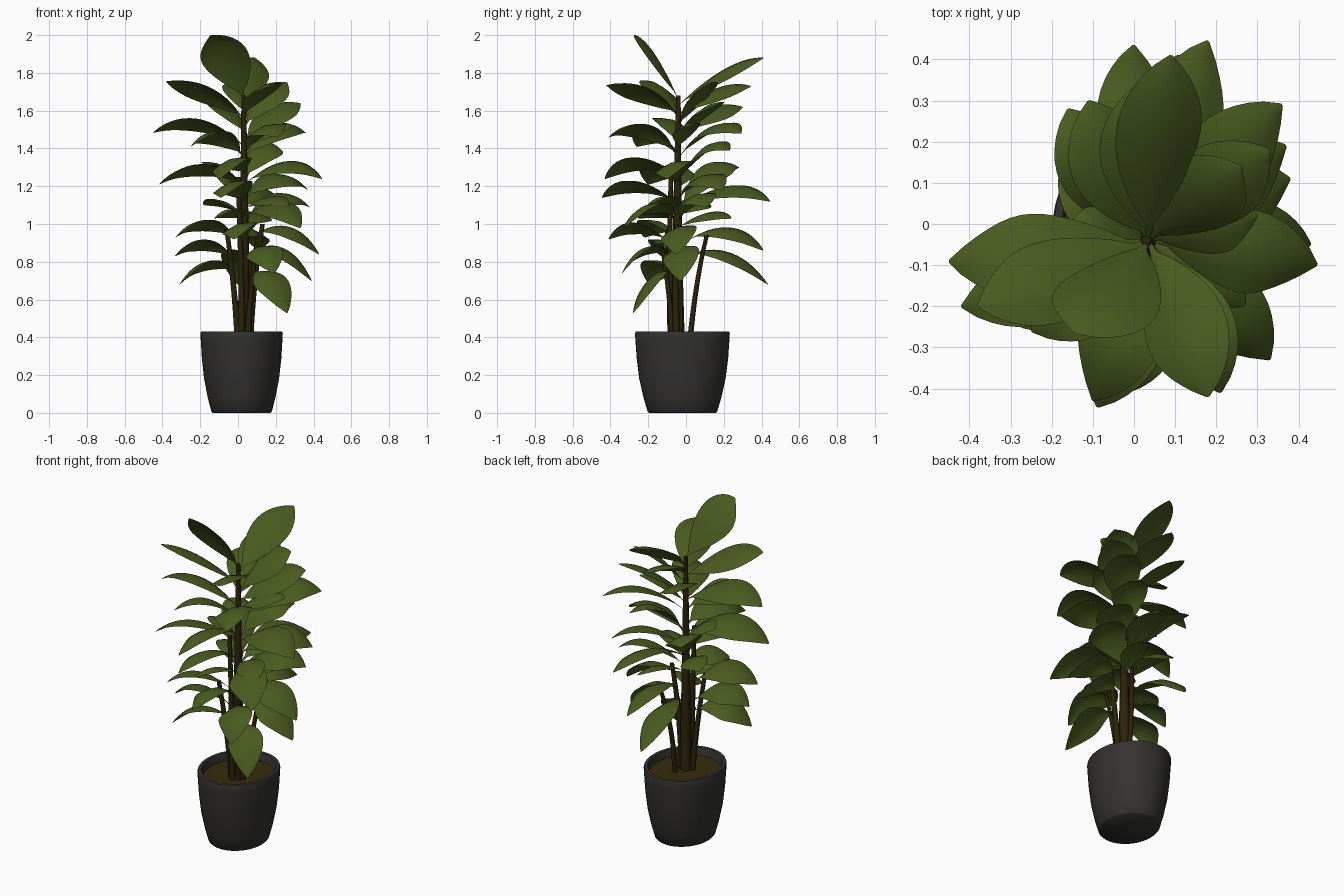
import bpy, bmesh, math
from mathutils import Vector

if "Cube" in bpy.data.objects:
    bpy.data.objects.remove(bpy.data.objects["Cube"])


def material(name, rgb):
    m = bpy.data.materials.new(name)
    m.diffuse_color = (*rgb, 1)
    m.use_nodes = True
    m.node_tree.nodes["Principled BSDF"].inputs["Base Color"].default_value = m.diffuse_color
    return m


LEAF = material("leaf green", (0.066, 0.105, 0.014))
STEM = material("stem brown", (0.024, 0.017, 0.003))
POT = material("pot charcoal", (0.033, 0.032, 0.029))
SOIL = material("soil brown", (0.036, 0.025, 0.004))


def finish(name, bm, mat, angle=50):
    me = bpy.data.meshes.new(name)
    bmesh.ops.recalc_face_normals(bm, faces=bm.faces)
    bm.to_mesh(me)
    bm.free()
    me.materials.append(mat)
    ob = bpy.data.objects.new(name, me)
    bpy.context.collection.objects.link(ob)
    bpy.ops.object.select_all(action='DESELECT')
    ob.select_set(True)
    bpy.context.view_layer.objects.active = ob
    bpy.ops.object.shade_smooth_by_angle(angle=math.radians(angle))
    return ob


def skin(bm, rings, closed=True, caps=True):
    """Bridge a list of vertex rings with quads."""
    n = len(rings[0])
    for a, b in zip(rings, rings[1:]):
        for i in range(n if closed else n - 1):
            j = (i + 1) % n
            bm.faces.new((a[i], a[j], b[j], b[i]))
    if closed and caps:
        bm.faces.new(rings[0])
        bm.faces.new(rings[-1])


def lathe(name, profile, mat, n=48):
    """Oval revolved shape; radius 1 is the pot rim."""
    bm = bmesh.new()
    rings = [[bm.verts.new((0.019 + 0.218 * r * math.cos(2 * math.pi * i / n),
                            -0.019 + 0.251 * r * math.sin(2 * math.pi * i / n), z))
              for i in range(n)] for r, z in profile]
    skin(bm, rings)
    finish(name, bm, mat)


def bezier(a, b, c, t):
    return a * (1 - t) ** 2 + b * 2 * t * (1 - t) + c * t * t


def tube(name, a, b, c, r0, r1, n=8, steps=8):
    bm = bmesh.new()
    a, b, c = Vector(a), Vector(b), Vector(c)
    rings = []
    for k in range(steps + 1):
        t = k / steps
        p, r = bezier(a, b, c, t), r0 + (r1 - r0) * t
        rings.append([bm.verts.new(p + Vector((r * math.cos(2 * math.pi * i / n),
                                               r * math.sin(2 * math.pi * i / n), 0)))
                      for i in range(n)])
    skin(bm, rings)
    finish(name, bm, STEM)


def leaf(name, tip, base_z, out, width, arch, roll=18, steps=14):
    """Arched pointed blade, rolled about its midrib like a propeller, on a short stalk."""
    tip = Vector(tip)
    axis = Vector((0.035, -0.04, base_z))
    d = Vector((tip.x - axis.x, tip.y - axis.y, 0)).normalized()
    base = axis + d * out
    ctrl = base.lerp(tip, 0.58) + Vector((0, 0, 2 * arch))
    flat = Vector((-d.y, d.x, 0))
    c, sn = math.cos(math.radians(roll)), math.sin(math.radians(roll))
    bm = bmesh.new()
    rings = []
    for k in range(steps + 1):
        t = k / steps
        p = bezier(base, ctrl, tip, t)
        tan = ((ctrl - base) * (1 - t) + (tip - ctrl) * t).normalized()
        rise = tan.cross(flat)
        side, up = flat * c + rise * sn, rise * c - flat * sn
        s = max(0, (t - 0.06) / 0.94)
        w = max(0.004, width / 2 * max(0, math.sin(math.pi * s)) ** 0.75)
        rings.append([bm.verts.new(p + side * w * u - up * w * 0.25 * abs(u) ** 1.5)
                      for u in (-1, -0.5, 0, 0.5, 1)])
    skin(bm, rings, closed=False)
    # keep the upper side facing up
    ob = finish(name, bm, LEAF, 60)
    if sum(f.normal.z * f.area for f in ob.data.polygons) < 0:
        ob.data.flip_normals()


# Pot with hollow rim, and soil
lathe("pot", [(0.70, 0), (0.735, 0.008), (0.82, 0.08), (0.91, 0.18), (0.965, 0.29), (0.99, 0.38),
              (1.0, 0.42), (0.985, 0.43), (0.90, 0.43), (0.88, 0.42), (0.86, 0.36)], POT)
lathe("soil", [(0.86, 0.36), (0.87, 0.385)], SOIL)

# Stems fanning out of the soil
stems = [((0.03, -0.04, 0.37), (0.035, -0.05, 1.0), (0.03, -0.04, 1.68), 0.034, 0.012),
         ((0.00, -0.06, 0.37), (-0.02, -0.08, 0.7), (-0.06, -0.10, 0.97), 0.017, 0.012),
         ((0.06, 0.02, 0.37), (0.05, 0.05, 0.7), (0.11, 0.11, 0.94), 0.015, 0.011),
         ((0.06, -0.05, 0.37), (0.08, -0.06, 0.7), (0.13, -0.05, 1.00), 0.020, 0.012),
         ((0.02, -0.08, 0.37), (0.02, -0.09, 0.8), (0.0, -0.08, 1.25), 0.018, 0.012),
         ((0.05, -0.07, 0.37), (0.06, -0.08, 0.6), (0.10, -0.13, 0.9), 0.016, 0.010)]
for i, s in enumerate(stems):
    tube(f"stem_{i}", *s)

# Leaves by tier: tip x, y, z and height of the stalk base
leaf("top_leaf", (-0.145, -0.265, 2.0), 1.66, 0, 0.26, 0.05, 26)
upper = [(0.09, 0.41, 1.88, 1.63),
         (-0.38, -0.20, 1.755, 1.56), (0.18, -0.42, 1.735, 1.58),
         (0.02, 0.345, 1.73, 1.58), (0.26, 0.14, 1.75, 1.52),
         (0.33, 0.18, 1.64, 1.45), (-0.11, 0.30, 1.62, 1.48)]
middle = [(-0.45, -0.09, 1.485, 1.42), (0.36, 0.29, 1.48, 1.36),
          (-0.25, -0.26, 1.41, 1.36), (0.21, -0.41, 1.46, 1.38),
          (-0.42, -0.20, 1.21, 1.22), (-0.10, -0.43, 1.24, 1.26),
          (0.445, -0.10, 1.24, 1.22), (-0.09, -0.445, 1.14, 1.11),
          (0.37, 0.19, 1.18, 1.14), (0.18, 0.445, 1.12, 1.08),
          (0.22, 0.23, 1.39, 1.24), (-0.16, 0.28, 1.30, 1.08),
          (0.38, 0.11, 1.09, 1.02), (0.33, -0.33, 0.98, 1.04)]
lower = [(-0.02, -0.41, 0.92, 0.91), (-0.33, -0.22, 0.93, 0.93),
         (-0.335, -0.13, 0.83, 0.82), (-0.31, -0.19, 0.68, 0.75),
         (0.43, -0.05, 0.84, 0.95), (0.39, -0.03, 0.70, 0.86),
         (0.19, -0.34, 0.74, 0.84), (0.26, -0.28, 0.53, 0.74),
         (0.11, 0.41, 0.86, 0.92), (0.0, 0.435, 0.68, 0.84)]
inner = [(-0.18, 0.13, 1.10, 1.04), (0.27, -0.20, 1.10, 1.08), (0.16, 0.24, 1.03, 0.98),
         (-0.18, -0.02, 1.30, 1.18), (0.30, 0.02, 1.52, 1.40), (-0.12, -0.25, 1.03, 1.02)]
tiers = [("upper", upper, 0.0, 0.215, 0.05),
         ("middle", middle, 0.01, 0.215, 0.095),
         ("inner", inner, 0.0, 0.16, 0.05),
         ("lower", lower, 0.06, 0.20, 0.085)]
for tier, leaves, out, width, arch in tiers:
    for i, (x, y, z, bz) in enumerate(leaves):
        leaf(f"{tier}_leaf_{i}", (x, y, z), bz, out, width, arch)
